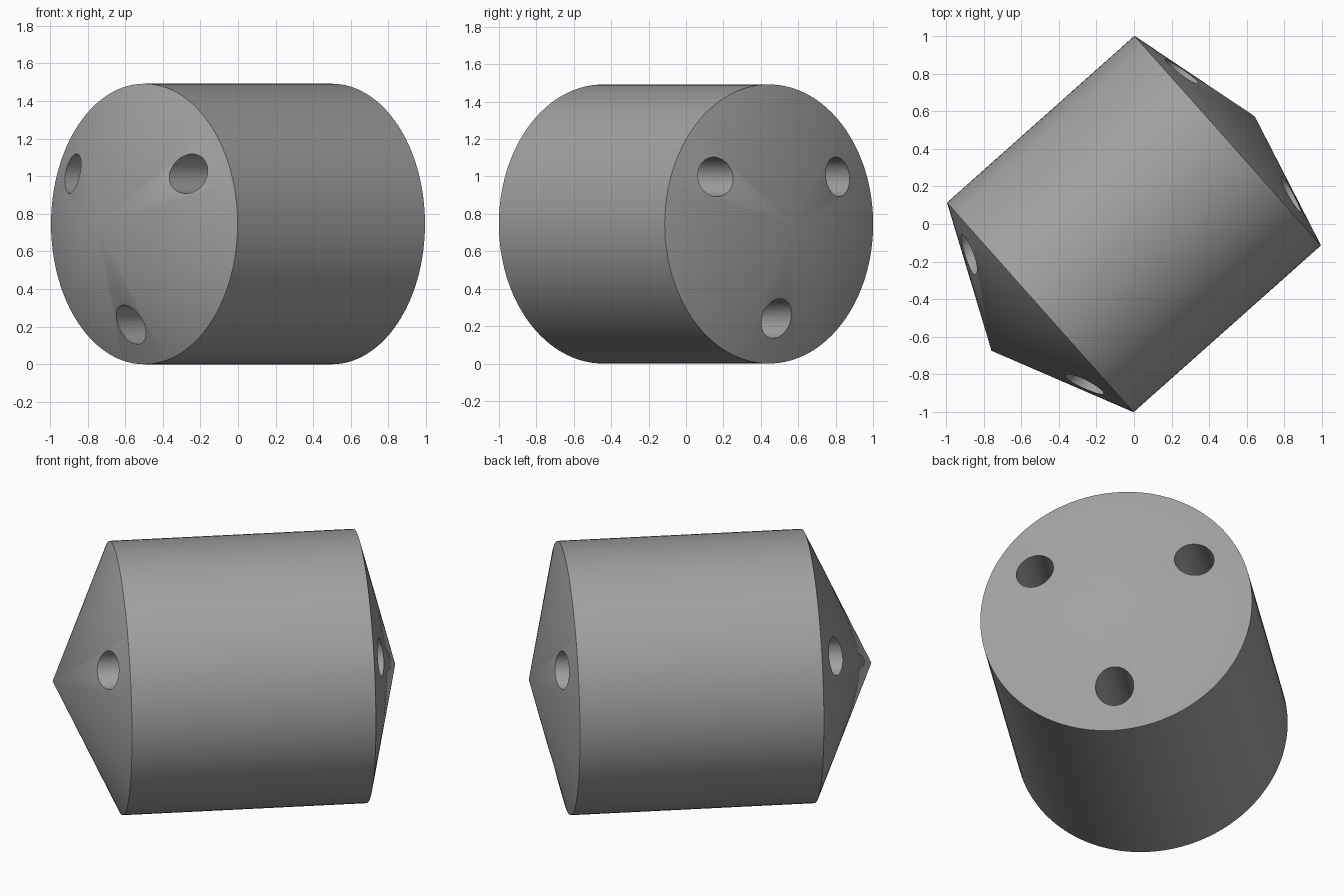
import bpy, bmesh, math
from mathutils import Vector, Matrix

if "Cube" in bpy.data.objects:
    bpy.data.objects.remove(bpy.data.objects["Cube"])

R, HALF = 0.746, 0.667            # barrel radius and half length
FRONT_TIP, BACK_TIP = 0.347, 0.193  # cone heights
SEG = 128
AXIS = math.atan2(0.89, 1.0)      # heading of the barrel axis

grey = bpy.data.materials.new("mid grey")
grey.diffuse_color = (0.36, 0.36, 0.36, 1)
grey.use_nodes = True
grey.node_tree.nodes["Principled BSDF"].inputs["Base Color"].default_value = grey.diffuse_color


def make_object(name, bm):
    bmesh.ops.recalc_face_normals(bm, faces=bm.faces)
    mesh = bpy.data.meshes.new(name)
    bm.to_mesh(mesh)
    bm.free()
    mesh.materials.append(grey)
    ob = bpy.data.objects.new(name, mesh)
    bpy.context.collection.objects.link(ob)
    return ob


# barrel with a cone on each end, turned around local x
bm = bmesh.new()
rings = []
for x in (-HALF, HALF):
    rings.append([bm.verts.new((x, R * math.cos(a), R * math.sin(a)))
                  for a in (2 * math.pi * i / SEG for i in range(SEG))])
front_tip = bm.verts.new((-HALF - FRONT_TIP, 0, 0))
back_tip = bm.verts.new((HALF + BACK_TIP, 0, 0))
for i in range(SEG):
    j = (i + 1) % SEG
    bm.faces.new((rings[0][i], rings[0][j], rings[1][j], rings[1][i]))
    bm.faces.new((front_tip, rings[0][j], rings[0][i]))
    bm.faces.new((back_tip, rings[1][i], rings[1][j]))
body = make_object("pointed_barrel", bm)

# three lengthwise bores, slightly closer together at the back
bm = bmesh.new()
for deg in (30, 150, 270):
    a = math.radians(deg)
    out = Vector((0, math.cos(a), math.sin(a)))
    p = Vector((-HALF - 0.1, 0, 0)) + out * 0.535
    q = Vector((HALF + 0.06, 0, 0)) + out * 0.505
    turn = (q - p).to_track_quat('Z', 'Y').to_matrix().to_4x4()
    bmesh.ops.create_cone(bm, cap_ends=True, segments=48, radius1=0.105,
                          radius2=0.105, depth=2.6,
                          matrix=Matrix.Translation((p + q) / 2) @ turn)
bores = make_object("bore_cutter", bm)
bores.hide_render = True

cut = body.modifiers.new("bores", 'BOOLEAN')
cut.operation = 'DIFFERENCE'
cut.solver = 'EXACT'
cut.object = bores
bpy.context.view_layer.objects.active = body
body.select_set(True)
bpy.ops.object.modifier_apply(modifier=cut.name)
bpy.data.objects.remove(bores)
bpy.ops.object.shade_smooth_by_angle(angle=math.radians(30))

# lay the barrel on the ground at its heading
body.rotation_euler = (0, 0, AXIS)
body.location = (0, 0, R)
